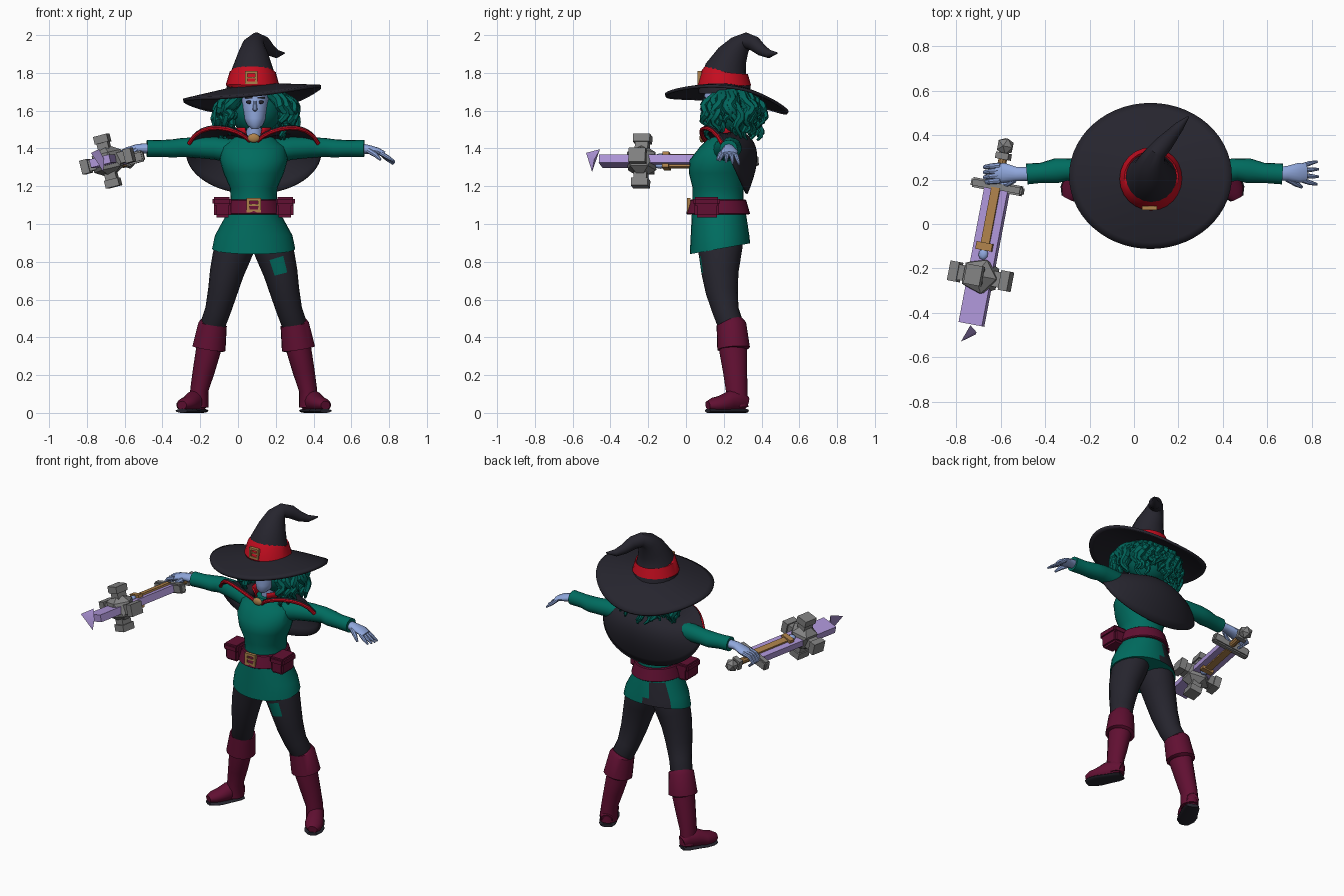
import bpy, bmesh, math, random
from math import sin, cos, pi, radians
from mathutils import Vector, Matrix

if "Cube" in bpy.data.objects:
    bpy.data.objects.remove(bpy.data.objects["Cube"], do_unlink=True)
random.seed(4)
CX = 0.083  # body centre line
PARTS = []


def material(name, r, g, b):
    m = bpy.data.materials.new(name)
    m.use_nodes = True
    m.diffuse_color = (r, g, b, 1)
    m.node_tree.nodes["Principled BSDF"].inputs["Base Color"].default_value = (r, g, b, 1)
    return m


BLACK = material("charcoal_cloth", .019, .018, .027)
TEAL = material("teal_cloth", .0, .15, .115)
HAIR = material("hair_green", .0, .125, .1)
WINE = material("wine_leather", .12, .005, .032)
RED = material("red_trim", .56, .004, .014)
SKIN = material("blue_skin", .28, .39, .72)
PURPLE = material("purple_blade", .42, .3, .68)
GRAY = material("gray_stone", .22, .22, .22)
GOLD = material("gold_metal", .42, .22, .07)


def finish(name, bm, *mats):
    bmesh.ops.recalc_face_normals(bm, faces=bm.faces)
    me = bpy.data.meshes.new(name)
    bm.to_mesh(me)
    bm.free()
    ob = bpy.data.objects.new(name, me)
    bpy.context.collection.objects.link(ob)
    for m in mats:
        me.materials.append(m)
    PARTS.append(ob)
    return ob


def add_loft(bm, rings, n=12, flat=False):
    """Closed tube through rings (x, y, z, radius_a, radius_b)."""
    pts = [Vector(r[:3]) for r in rings]
    u, rows = None, []
    for i, (p, r) in enumerate(zip(pts, rings)):
        t = (pts[min(i + 1, len(pts) - 1)] - pts[max(i - 1, 0)]).normalized()
        if flat:
            t = Vector((0, 0, 1))
        if u is None:
            u = Vector((0, 1, 0)) if abs(t.x) > .8 else Vector((1, 0, 0))
        u = (u - t * u.dot(t)).normalized()
        v = t.cross(u)
        rows.append([bm.verts.new(p + u * r[3] * cos(2 * pi * k / n) + v * r[-1] * sin(2 * pi * k / n))
                     for k in range(n)])
    for a, b in zip(rows, rows[1:]):
        for k in range(n):
            j = (k + 1) % n
            bm.faces.new((a[k], a[j], b[j], b[k]))
    bm.faces.new(rows[0])
    bm.faces.new(rows[-1])


def loft(name, rings, *mats, n=16, flat=False):
    bm = bmesh.new()
    add_loft(bm, rings, n, flat)
    return finish(name, bm, *mats)


def box(name, loc, size, mat, mtx=Matrix(), bevel=0):
    bm = bmesh.new()
    bmesh.ops.create_cube(bm, size=1, matrix=mtx @ Matrix.Translation(loc) @ Matrix.Diagonal((*size, 1)))
    if bevel:
        bmesh.ops.bevel(bm, geom=bm.edges[:], offset=bevel, segments=2, affect='EDGES')
    return finish(name, bm, mat)


def ball(name, loc, size, mat, mtx=Matrix(), sub=3):
    bm = bmesh.new()
    bmesh.ops.create_icosphere(bm, subdivisions=sub, radius=1,
                               matrix=mtx @ Matrix.Translation(loc) @ Matrix.Diagonal((*size, 1)))
    return finish(name, bm, mat)


def sheet(name, fn, nu, nv, mats, thick, rule=None):
    """Grid surface fn(u, v) with thickness; rule picks a material per cell."""
    bm = bmesh.new()
    g = [[bm.verts.new(fn(i / nu, j / nv)) for j in range(nv + 1)] for i in range(nu + 1)]
    for i in range(nu):
        for j in range(nv):
            f = bm.faces.new((g[i][j], g[i + 1][j], g[i + 1][j + 1], g[i][j + 1]))
            f.material_index = rule(i, j) if rule else 0
    bmesh.ops.remove_doubles(bm, verts=bm.verts, dist=1e-5)
    ob = finish(name, bm, *mats)
    mod = ob.modifiers.new("thickness", 'SOLIDIFY')
    mod.thickness, mod.offset = thick, 0
    return ob


def buckle(name, loc, w, h, bar):
    x, y, z = loc
    for s in (-1, 1):
        box(name + "_side", (x + s * w / 2, y, z), (bar, .02, h + bar), GOLD)
        box(name + "_bar", (x, y, z + s * h / 2), (w, .02, bar), GOLD)
    box(name + "_pin", (x, y, z), (w, .012, bar * .6), GOLD)


# Tunic with a hem that rises at the back
tunic = loft("tunic", [(CX, .18, .86, .22, .16), (CX, .18, .94, .205, .155), (CX, .175, 1.04, .15, .145),
                       (CX, .17, 1.12, .122, .135), (CX, .17, 1.19, .125, .135), (CX, .165, 1.27, .16, .15),
                       (CX, .17, 1.34, .18, .15), (CX, .19, 1.41, .17, .115), (CX, .2, 1.46, .1, .075)],
             TEAL, BLACK, n=28, flat=True)
for v in tunic.data.vertices:
    if v.co.z < .9:
        v.co.z += .18 * (v.co.y - .13)
for f in tunic.data.polygons:
    if f.center.z < 1 and f.center.y > .28 and -.07 < f.center.x < .06:
        f.material_index = 1
loft("neck", [(CX, .2, 1.44, .045), (.09, .19, 1.54, .04)], SKIN)

# Belt, buckle and pouches
loft("belt", [(CX, .17, z, r, r + .012) for z, r in ((1.05, .15), (1.055, .157), (1.125, .137), (1.13, .13))],
     WINE, n=28, flat=True)
buckle("belt_buckle", (CX, .015, 1.1), .06, .06, .016)

for s, side in ((1, "left"), (-1, "right")):
    def at(dx, y, z, *r):
        return (CX + s * dx, y, z, *r)

    box(side + "_pouch", at(.165, .11, 1.085)[:3], (.09, .13, .1), WINE, bevel=.012)
    box(side + "_pouch_flap", at(.168, .108, 1.12)[:3], (.102, .142, .045), WINE, bevel=.01)
    # Trousers
    leg = loft(side + "_leg", [at(.075, .18, .96, .1, .12), at(.1, .18, .88, .105, .12), at(.12, .18, .82, .1, .11),
                               at(.143, .18, .74, .09, .098), at(.165, .19, .64, .078, .085),
                               at(.19, .21, .54, .068, .07), at(.215, .235, .47, .066, .068),
                               at(.225, .24, .42, .05, .05)], BLACK, TEAL)
    for f in leg.data.polygons:
        if s > 0 and .74 < f.center.z < .82 and f.center.y < .09:
            f.material_index = 1
    # Boots with turned-down cuffs
    loft(side + "_boot_shaft", [at(.222, .24, .46, .066, .07), at(.24, .25, .33, .066, .074),
                                at(.265, .26, .22, .058, .064), at(.288, .268, .12, .048, .057),
                                at(.29, .27, .03, .05, .06)], WINE)
    loft(side + "_boot_cuff", [at(.215, .238, .475, .066, .068), at(.217, .24, .47, .076, .079),
                               at(.237, .252, .34, .089, .087), at(.238, .252, .335, .07, .07)], WINE)
    foot = [(.275, .315, .05, .035, .04), (.29, .285, .062, .047, .06), (.32, .23, .06, .05, .056),
            (.345, .185, .048, .056, .042), (.365, .145, .044, .05, .036), (.38, .115, .04, .028, .022)]
    loft(side + "_foot", [at(*r) for r in foot], WINE)
    loft(side + "_sole", [at(r[0], r[1], .011, r[3] + .004, .011) for r in foot], BLACK)

    # Sleeves with folded cuffs
    end = .585 if s > 0 else .565
    loft(side + "_sleeve", [at(.1, .2, 1.385, .065, .065), at(.2, .22, 1.4, .065, .06), at(.3, .235, 1.405, .055, .055),
                            at(.38, .245, 1.405, .05, .05), at(.43, .24, 1.4, .056, .048),
                            at(.5, .23, 1.4, .045, .044), at(end, .225, 1.4, .047, .045)], TEAL)

# Open left hand
loft("left_palm", [(.64, .225, 1.4, .03, .028), (.69, .228, 1.395, .033, .024), (.74, .23, 1.385, .045, .019),
                   (.775, .23, 1.37, .04, .014)], SKIN)
for i in range(4):
    y = .198 + .021 * i
    loft("left_finger", [(.755, y, 1.375, .012), (.79, y + .008 * (i - 1.5), 1.355 - .004 * i, .011),
                         (.832 - .006 * abs(i - 1.5), y + .013 * (i - 1.5), 1.335 - .006 * i, .006)], SKIN, n=8)
loft("left_thumb", [(.69, .205, 1.39, .016), (.73, .18, 1.365, .013), (.755, .166, 1.34, .007)], SKIN, n=8)

# Gripping right hand
loft("right_palm", [(-.46, .225, 1.4, .03, .028), (-.53, .225, 1.4, .032, .024), (-.585, .23, 1.385, .045, .022),
                    (-.62, .23, 1.37, .04, .018)], SKIN)
for i in range(4):
    y = .195 + .023 * i
    loft("right_finger", [(-.6, y, 1.385, .013), (-.645, y - .004, 1.37, .012),
                          (-.67, y - .008, 1.335, .01), (-.64, y - .008, 1.31, .008)], SKIN, n=8)
loft("right_thumb", [(-.54, .2, 1.39, .016), (-.57, .18, 1.37, .013), (-.6, .18, 1.35, .008)], SKIN, n=8)


# Shoulder cape, long at the back and open at the front
def cape_point(u, v):
    a = (u * 2 - 1) * radians(165 - 60 * v)
    sa, ca = sin(a), cos(a)
    p0 = Vector((CX + .075 * sa, .19 + .085 * ca, 1.49 - .02 * (1 - ca)))
    p1 = Vector((CX + .31 * sa, .22 + .22 * ca, 1.5 - .06 * ca))
    p2 = Vector((CX + .355 * sa, .22 + .1 * ca, 1.38 - .22 * ca))
    return p0 * (1 - v) ** 2 + p1 * 2 * v * (1 - v) + p2 * v * v


sheet("cape", cape_point, 40, 12, (BLACK, RED), .012)
for u in (0, 1):
    loft("cape_trim", [(*(cape_point(u, v / 8) - Vector((0, .004, .012))), .011) for v in range(9)], RED, n=8)
sheet("collar", lambda u, v: (CX + (.07 + .02 * v) * sin((u * 2 - 1) * 2.6),
                              .19 + (.07 + .02 * v) * cos((u * 2 - 1) * 2.6), 1.46 + .05 * v), 24, 2, (RED,), .01)
ball("cape_clasp", (CX, .085, 1.455), (.032, .014, .024), GOLD)

# Head and face
loft("head", [(.09, .125, 1.503, .016, .014), (.09, .142, 1.525, .042, .048), (.09, .165, 1.56, .058, .075),
              (.09, .185, 1.61, .07, .093), (.09, .19, 1.66, .075, .098), (.09, .195, 1.72, .07, .09)],
     SKIN, n=24, flat=True)
loft("nose", [(.09, .094, 1.65, .007), (.09, .085, 1.605, .013), (.09, .1, 1.597, .006)], SKIN, n=8)
for s in (-1, 1):
    ball("eye", (.09 + s * .031, .1, 1.645), (.017, .006, .009), BLACK, sub=2)
    box("eyebrow", (.09 + s * .032, .098, 1.668), (.04, .008, .007), BLACK)
ball("lips", (.093, .1, 1.563), (.02, .009, .011), BLACK, sub=2)

# Curly hair: a core behind the face and wavy locks around it
ball("hair_core", (.092, .25, 1.6), (.135, .125, .13), HAIR)
bm = bmesh.new()
for k in range(84):
    a = radians(random.uniform(-142, 142))  # zero points backwards
    reach, low = random.uniform(.6, 1), random.uniform(1.44, 1.56)
    phase, rings = random.uniform(0, 6), []
    for i in range(13):
        t = i / 12
        r = .085 + reach * (.13 * sin(min(t * 1.5, 1) * pi / 2) - .03 * t * t)
        w = .02 * t ** .5
        aa = a + w * 5 * sin(phase + t * 14)
        rings.append((.095 + r * 1.12 * sin(aa), .23 + (r + w * cos(phase + t * 14)) * .9 * cos(aa),
                      1.7 + (low - 1.7) * t, .026 * (1 - .75 * t ** 3)))
    add_loft(bm, rings, 6)
finish("hair_locks", bm, HAIR)


# Hat: drooping brim, bent cone, band and buckle
def brim_point(u, v):
    a, r = 2 * pi * u, .3 + .7 * v
    x, y = .365 * r * cos(a), .325 * r * sin(a)
    droop = .075 if y > 0 else .035
    return (.075 + x, .215 + y, 1.69 + .1 * x - .08 * y + .05 * (1 - r) - droop * r * r * sin(a) ** 2)


sheet("hat_brim", brim_point, 56, 8, (BLACK,), .016)
loft("hat_cone", [(.077, .205, 1.69, .14), (.077, .205, 1.74, .135), (.078, .21, 1.82, .11), (.08, .245, 1.89, .084),
                  (.083, .285, 1.945, .06), (.1, .322, 1.97, .044), (.135, .36, 1.955, .04), (.17, .4, 1.92, .031),
                  (.205, .44, 1.9, .022), (.245, .483, 1.905, .004)], BLACK, n=20)
loft("hat_band", [(.077, .205, 1.72, .13), (.077, .203, 1.735, .142), (.078, .206, 1.805, .122),
                  (.078, .21, 1.81, .1)], RED, n=24)
buckle("hat_buckle", (.07, .072, 1.775), .055, .055, .013)

# Weapon: local -y runs towards the tip, the origin is the hammer head
W = (Matrix.Translation((-.69, -.235, 1.333)) @ Matrix.Rotation(-.188, 4, 'Z') @ Matrix.Rotation(-.25, 4, 'Y'))
box("blade", (0, .095, 0), (.11, .63, .045), PURPLE, W)
ball("hammer_core", (0, 0, 0), (.095, .09, .095), GRAY, W, sub=1)
for k in range(4):
    turn = W @ Matrix.Rotation(k * pi / 2, 4, 'Y')
    box("hammer_arm", (.08, 0, 0), (.08, .07, .06), GRAY, turn)
    box("hammer_face", (.12, 0, 0), (.042, .09, .075), GRAY, turn)
for s in (-1, 1):
    box("blade_strip", (0, .265, s * .027), (.04, .28, .014), GOLD, W)
    ball("blade_gem", (0, .1, s * .027), (.022, .026, .014), SKIN, W, sub=2)
box("blade_collar", (0, .135, 0), (.075, .035, .085), GOLD, W)
box("guard", (0, .41, 0), (.24, .045, .06), GRAY, W, bevel=.008)
bm = bmesh.new()
add_loft(bm, [(0, .41, 0, .02), (0, .56, 0, .02)], 10)
bm.transform(W)
finish("grip", bm, GOLD)
box("pommel_neck", (0, .55, 0), (.06, .03, .06), GRAY, W)
ball("pommel", (0, .595, 0), (.042, .042, .042), GRAY, W, sub=1)
bm = bmesh.new()
bmesh.ops.create_icosphere(bm, subdivisions=1, radius=1)
bm.clear()
tip = [bm.verts.new(p) for p in ((-.02, -.305, .05), (.012, -.225, .062), (.012, -.262, -.062), (.03, -.25, .0))]
for i, j, k in ((0, 1, 2), (0, 1, 3), (1, 2, 3), (0, 2, 3)):
    bm.faces.new((tip[i], tip[j], tip[k]))
bm.transform(W)
finish("blade_tip", bm, PURPLE)

# Smooth shading with sharp edges kept
bpy.ops.object.select_all(action='DESELECT')
for ob in PARTS:
    ob.select_set(True)
bpy.context.view_layer.objects.active = PARTS[0]
bpy.ops.object.shade_smooth_by_angle(angle=radians(35))
